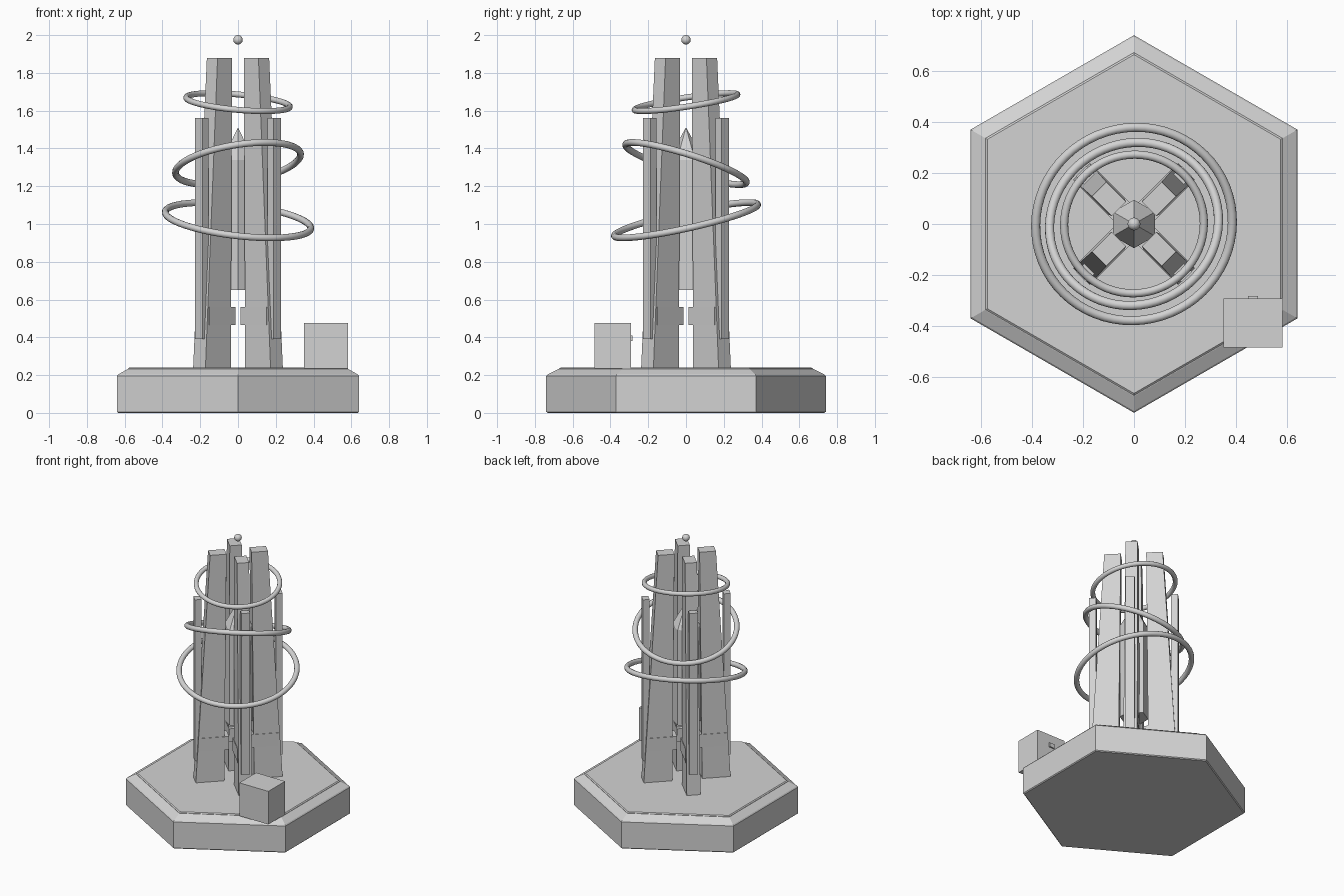
import bpy, bmesh, math
from mathutils import Matrix, Vector

cube = bpy.data.objects.get("Cube")
if cube:
    bpy.data.objects.remove(cube, do_unlink=True)

stone = bpy.data.materials.new("pale_grey")
stone.use_nodes = True
GREY = (0.65, 0.65, 0.65, 1)
stone.diffuse_color = GREY
stone.node_tree.nodes["Principled BSDF"].inputs["Base Color"].default_value = GREY


def finish(name, bm, smooth=False):
    bmesh.ops.recalc_face_normals(bm, faces=bm.faces)
    for f in bm.faces:
        f.smooth = smooth
    mesh = bpy.data.meshes.new(name)
    bm.to_mesh(mesh)
    bm.free()
    mesh.materials.append(stone)
    ob = bpy.data.objects.new(name, mesh)
    bpy.context.collection.objects.link(ob)
    return ob


def loft(name, loops):
    """Skin a stack of matching point loops and cap both ends."""
    bm = bmesh.new()
    rings = [[bm.verts.new(p) for p in loop] for loop in loops]
    n = len(rings[0])
    for a, b in zip(rings, rings[1:]):
        for i in range(n):
            j = (i + 1) % n
            bm.faces.new((a[i], a[j], b[j], b[i]))
    bm.faces.new(rings[0])
    bm.faces.new(rings[-1])
    return finish(name, bm)


def hexagon(radius, z):
    angles = [math.radians(30 + 60 * i) for i in range(6)]
    return [(radius * math.cos(a), radius * math.sin(a), z) for a in angles]


def rect(x0, x1, y0, y1, z):
    return [(x0, y0, z), (x1, y0, z), (x1, y1, z), (x0, y1, z)]


def box(name, x0, x1, y0, y1, z0, z1):
    return loft(name, [rect(x0, x1, y0, y1, z0), rect(x0, x1, y0, y1, z1)])


# Stepped hexagonal plinth
loft("plinth", [hexagon(r, z) for r, z in
                ((0.733, 0), (0.74, 0.006), (0.74, 0.195), (0.733, 0.203), (0.675, 0.232))])
loft("plinth_top", [hexagon(r, z) for r, z in
                    ((0.672, 0.225), (0.672, 0.234), (0.664, 0.24), (0.655, 0.24))])

# Four tapered towers on the diagonals, each with an outer fin and a low brace
for i, corner in enumerate(("back_left", "back_right", "front_right", "front_left")):
    turn = Matrix.Rotation(math.radians(45 + 90 * i), 4, "Z")
    parts = [
        loft("tower_" + corner, [rect(0.1, 0.29, -0.046, 0.046, 0.235),
                                 rect(0.084, 0.193, -0.04, 0.04, 1.88)]),
        box("fin_" + corner, 0.248, 0.293, -0.029, 0.029, 0.39, 1.56),
        box("brace_" + corner, 0.068, 0.262, -0.048, 0.048, 0.465, 0.56),
    ]
    for part in parts:
        part.data.transform(turn)

# Hanging core with a pointed top
loft("core", [hexagon(r, z) for r, z in ((0.095, 0.65), (0.095, 1.34), (0.001, 1.51))])


# Tilted rings around the towers
def tilted_ring(name, major, minor, z, slope_x, slope_y, n=64, m=12):
    bm = bmesh.new()
    verts = []
    for i in range(n):
        a = math.tau * i / n
        out = Vector((math.cos(a), math.sin(a), 0))
        for j in range(m):
            b = math.tau * j / m
            up = Vector((0, 0, minor * math.sin(b)))
            verts.append(bm.verts.new(out * (major + minor * math.cos(b)) + up))
    for i in range(n):
        for j in range(m):
            k, l = (i + 1) % n, (j + 1) % m
            bm.faces.new([verts[p * m + q] for p, q in ((i, j), (k, j), (k, l), (i, l))])
    normal = Vector((-slope_x, -slope_y, 1)).normalized()
    tilt = Vector((0, 0, 1)).rotation_difference(normal).to_matrix().to_4x4()
    bm.transform(Matrix.Translation((0, 0, z)) @ tilt)
    finish(name, bm, smooth=True)


tilted_ring("lower_ring", 0.388, 0.018, 1.02, -0.115, 0.22)
tilted_ring("middle_ring", 0.335, 0.018, 1.32, 0.16, -0.315)
tilted_ring("upper_ring", 0.275, 0.016, 1.645, -0.09, 0.15)

# Floating ball at the summit
bm = bmesh.new()
bmesh.ops.create_uvsphere(bm, u_segments=24, v_segments=12, radius=0.025,
                          matrix=Matrix.Translation((0, 0, 1.975)))
finish("summit_ball", bm, smooth=True)

# Small hut on the edge of the plinth, with a knob behind
box("hut", 0.35, 0.583, -0.485, -0.292, 0.235, 0.475)
box("hut_knob", 0.446, 0.486, -0.295, -0.282, 0.38, 0.41)
